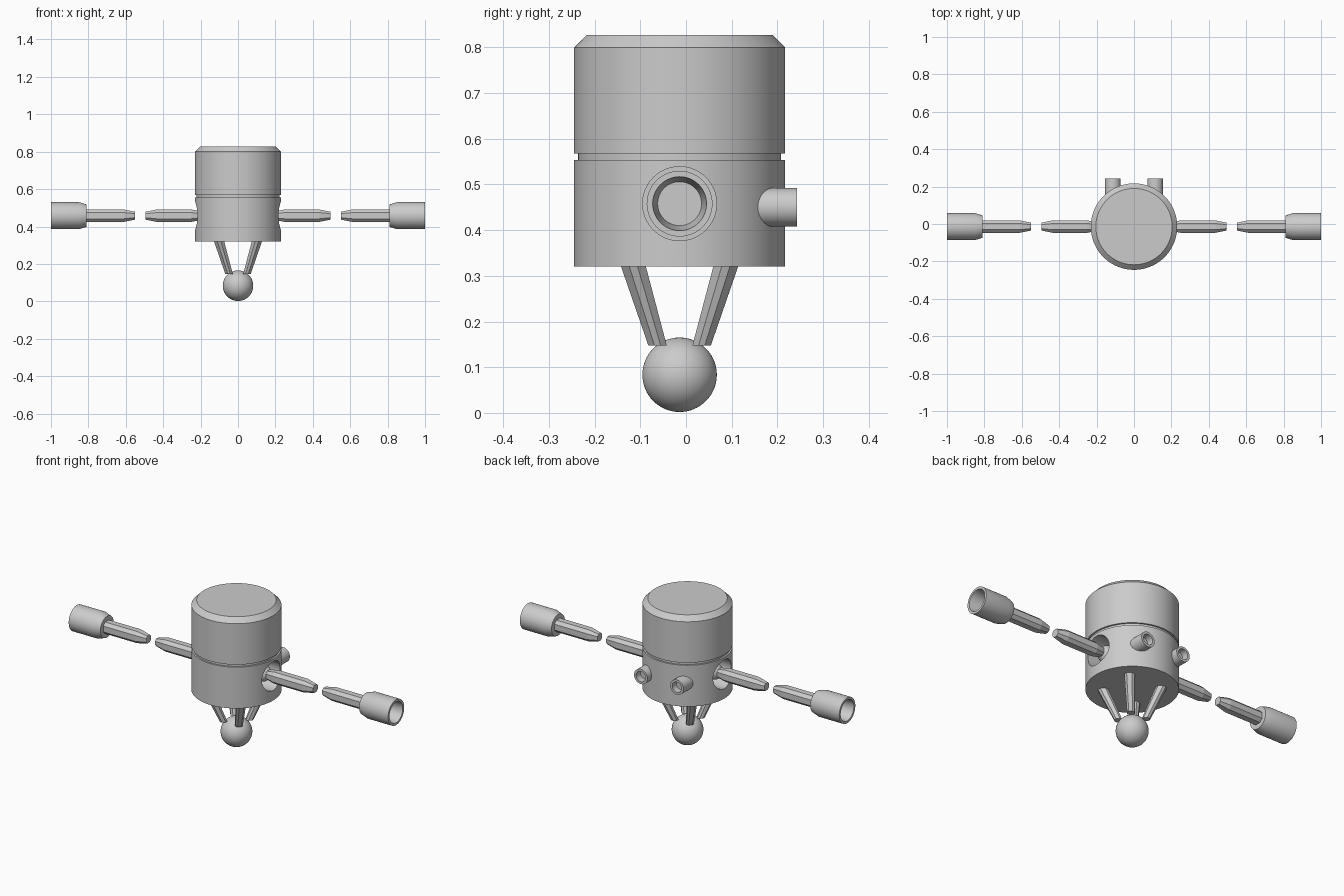
import bpy, bmesh, math
from mathutils import Matrix, Vector

if "Cube" in bpy.data.objects:
    bpy.data.objects.remove(bpy.data.objects["Cube"])

CY = -0.014      # y of the main axis
AZ = 0.458       # height of the arms

grey = bpy.data.materials.new("light grey")
grey.diffuse_color = (0.6, 0.6, 0.6, 1)
grey.use_nodes = True
grey.node_tree.nodes["Principled BSDF"].inputs["Base Color"].default_value = grey.diffuse_color


def finish(bm, name, smooth=True):
    bmesh.ops.remove_doubles(bm, verts=bm.verts, dist=1e-5)
    bmesh.ops.recalc_face_normals(bm, faces=bm.faces)
    me = bpy.data.meshes.new(name)
    bm.to_mesh(me)
    bm.free()
    ob = bpy.data.objects.new(name, me)
    bpy.context.collection.objects.link(ob)
    me.materials.append(grey)
    if smooth:
        shade(ob)
    return ob


def shade(ob):
    bpy.ops.object.select_all(action='DESELECT')
    bpy.context.view_layer.objects.active = ob
    ob.select_set(True)
    bpy.ops.object.shade_smooth_by_angle(angle=math.radians(30))


def lathe(name, profile, origin, axis='Z', segs=64):
    """Turn (radius, distance) points around an axis; ends at radius 0 close it."""
    bm = bmesh.new()
    vs = [bm.verts.new((r, 0, h)) for r, h in profile]
    es = [bm.edges.new(p) for p in zip(vs, vs[1:])]
    bmesh.ops.spin(bm, geom=vs + es, cent=(0, 0, 0), axis=(0, 0, 1),
                   angle=2 * math.pi, steps=segs, use_merge=True)
    rot = {'Z': Matrix(),
           'X': Matrix.Rotation(math.pi / 2, 4, 'Y'),
           '-X': Matrix.Rotation(-math.pi / 2, 4, 'Y'),
           'Y': Matrix.Rotation(-math.pi / 2, 4, 'X')}[axis]
    bm.transform(Matrix.Translation(origin) @ rot)
    return finish(bm, name)


def bar(name, rings, u, v):
    """Bar of chamfered square sections; each ring is (centre, half width)."""
    bm = bmesh.new()
    loops = []
    for c, w in rings:
        k = w * 0.5
        pts = [(w, -k), (w, k), (k, w), (-k, w), (-w, k), (-w, -k), (-k, -w), (k, -w)]
        loops.append([bm.verts.new(Vector(c) + a * u + b * v) for a, b in pts])
    for l0, l1 in zip(loops, loops[1:]):
        for i in range(8):
            j = (i + 1) % 8
            bm.faces.new((l0[i], l0[j], l1[j], l1[i]))
    bm.faces.new(loops[0])
    bm.faces.new(loops[-1])
    return finish(bm, name, smooth=False)


# main drum with a groove and a chamfered top
body = lathe("body", [(0, 0.32), (0.231, 0.32), (0.231, 0.554), (0.222, 0.554),
                      (0.222, 0.568), (0.231, 0.568), (0.231, 0.80),
                      (0.204, 0.827), (0, 0.827)], (0, CY, 0), segs=96)

# round arm pockets cut through the drum wall
for side in (-1, 1):
    cutter = lathe("pocket_cutter", [(0, 0.13), (0.081, 0.13), (0.081, 0.3), (0, 0.3)],
                   (0, CY, AZ), 'X' if side > 0 else '-X')
    mod = body.modifiers.new("pocket", 'BOOLEAN')
    mod.object = cutter
    mod.operation = 'DIFFERENCE'
    mod.solver = 'EXACT'
    bpy.context.view_layer.objects.active = body
    bpy.ops.object.modifier_apply(modifier=mod.name)
    bpy.data.objects.remove(cutter)
shade(body)

Y, Z = Vector((0, 1, 0)), Vector((0, 0, 1))
for side, label in ((-1, "left"), (1, "right")):
    ax = 'X' if side > 0 else '-X'
    # ball joint in the pocket
    ball = [(0.045 * math.sin(math.pi * i / 16), 0.165 - 0.045 * math.cos(math.pi * i / 16))
            for i in range(17)]
    lathe(label + "_arm_joint", ball, (0, CY, AZ), ax, 32)
    # inner and outer arm bars
    for part, stations in (("inner", ((0.19, 0.022), (0.25, 0.033), (0.435, 0.033), (0.495, 0.021))),
                           ("outer", ((0.55, 0.021), (0.61, 0.033), (0.83, 0.033)))):
        bar(f"{label}_{part}_arm", [((side * x, CY, AZ), w) for x, w in stations], Y, Z)
    # hollow cup at the arm end
    lathe(label + "_cup", [(0, 0.81), (0.06, 0.81), (0.072, 0.85), (0.072, 1.0),
                           (0.059, 1.0), (0.048, 0.92), (0, 0.92)], (0, CY, AZ), ax)
    # short hollow pipe on the back
    lathe(label + "_back_pipe", [(0, 0.10), (0.042, 0.10), (0.042, 0.243), (0.029, 0.243),
                                 (0.029, 0.205), (0, 0.205)], (side * 0.113, 0, 0.45), 'Y', 40)

# four slanted legs
for i in range(4):
    a = math.pi / 4 + i * math.pi / 2
    radial = Vector((math.cos(a), math.sin(a), 0))
    tangent = Vector((-math.sin(a), math.cos(a), 0))
    base = Vector((0, CY, 0))
    bar(f"leg_{i + 1}", [(base + radial * 0.068 + Z * 0.147, 0.019),
                         (base + radial * 0.147 + Z * 0.33, 0.026)], radial, tangent)

# bottom ball
lathe("bottom_ball", [(0.0815 * math.sin(math.pi * i / 32), 0.0815 - 0.0815 * math.cos(math.pi * i / 32))
                      for i in range(33)], (0, CY, 0.002), 'Z', 64)
